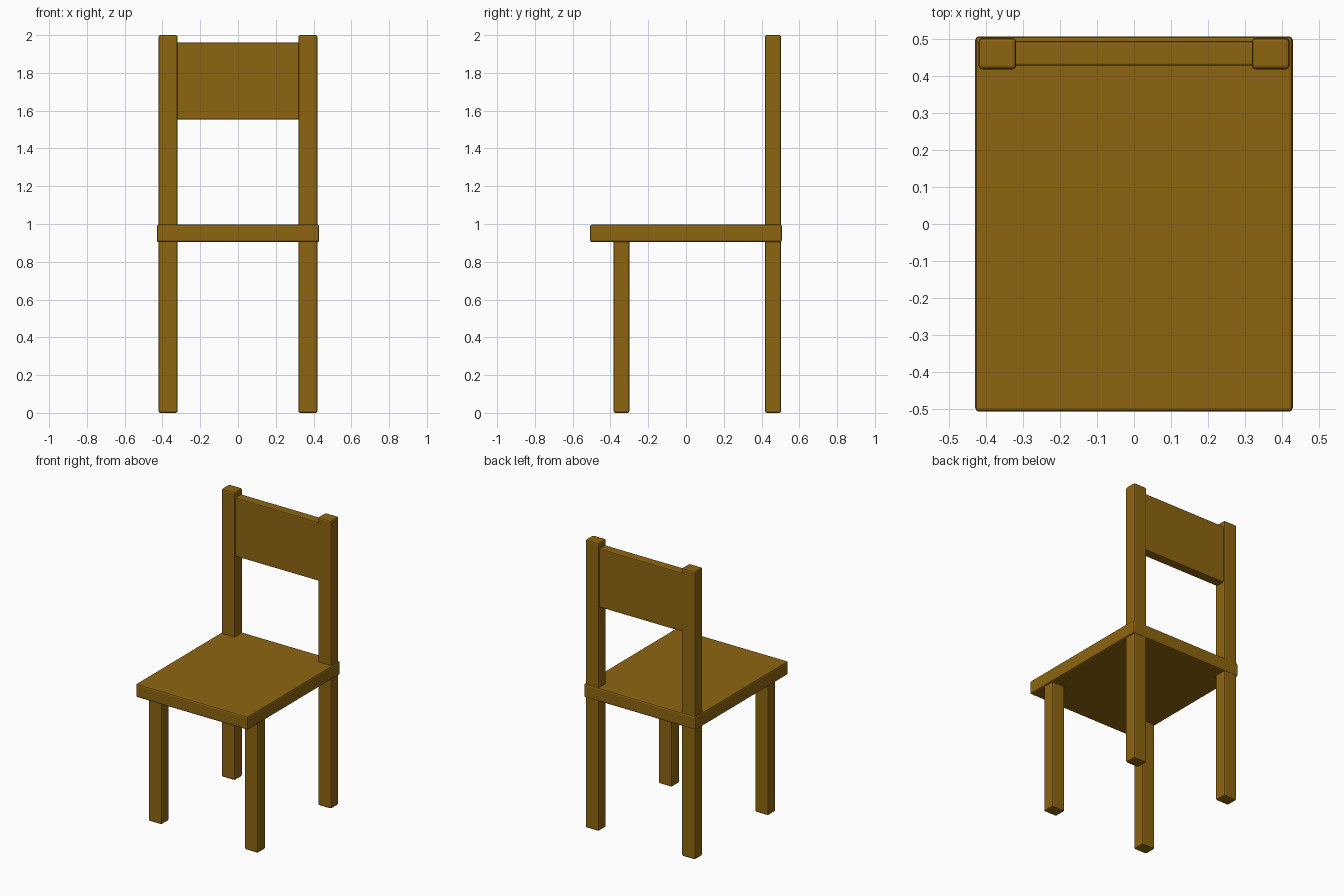
import bpy, bmesh
from mathutils import Vector

if "Cube" in bpy.data.objects:
    bpy.data.objects.remove(bpy.data.objects["Cube"])

wood = bpy.data.materials.new("brown_wood")
wood.diffuse_color = (0.27, 0.13, 0.005, 1)
wood.use_nodes = True
wood.node_tree.nodes["Principled BSDF"].inputs["Base Color"].default_value = wood.diffuse_color


def box(name, lo, hi, bevel=0.01):
    """Board with softly rounded edges spanning two opposite corners."""
    lo, hi = Vector(lo), Vector(hi)
    mesh = bpy.data.meshes.new(name)
    bm = bmesh.new()
    bmesh.ops.create_cube(bm, size=1)
    bmesh.ops.scale(bm, vec=hi - lo, verts=bm.verts)
    bm.to_mesh(mesh)
    bm.free()
    mesh.materials.append(wood)
    obj = bpy.data.objects.new(name, mesh)
    bpy.context.collection.objects.link(obj)
    obj.location = (lo + hi) / 2
    mod = obj.modifiers.new("rounded_edges", "BEVEL")
    mod.width = bevel
    mod.segments = 2
    return obj


# Seat board
box("seat", (-0.43, -0.508, 0.904), (0.43, 0.508, 0.997))

# Legs: short front pair, tall rear pair rising into back posts
for side, x in (("left", -0.37), ("right", 0.37)):
    box(f"front_leg_{side}", (x - 0.051, -0.384, 0), (x + 0.051, -0.299, 0.92))
    box(f"back_post_{side}", (x - 0.051, 0.419, 0), (x + 0.051, 0.504, 2))

# Backrest panel, tucked into the posts
box("backrest", (-0.35, 0.429, 1.553), (0.35, 0.495, 1.96), 0.006)
